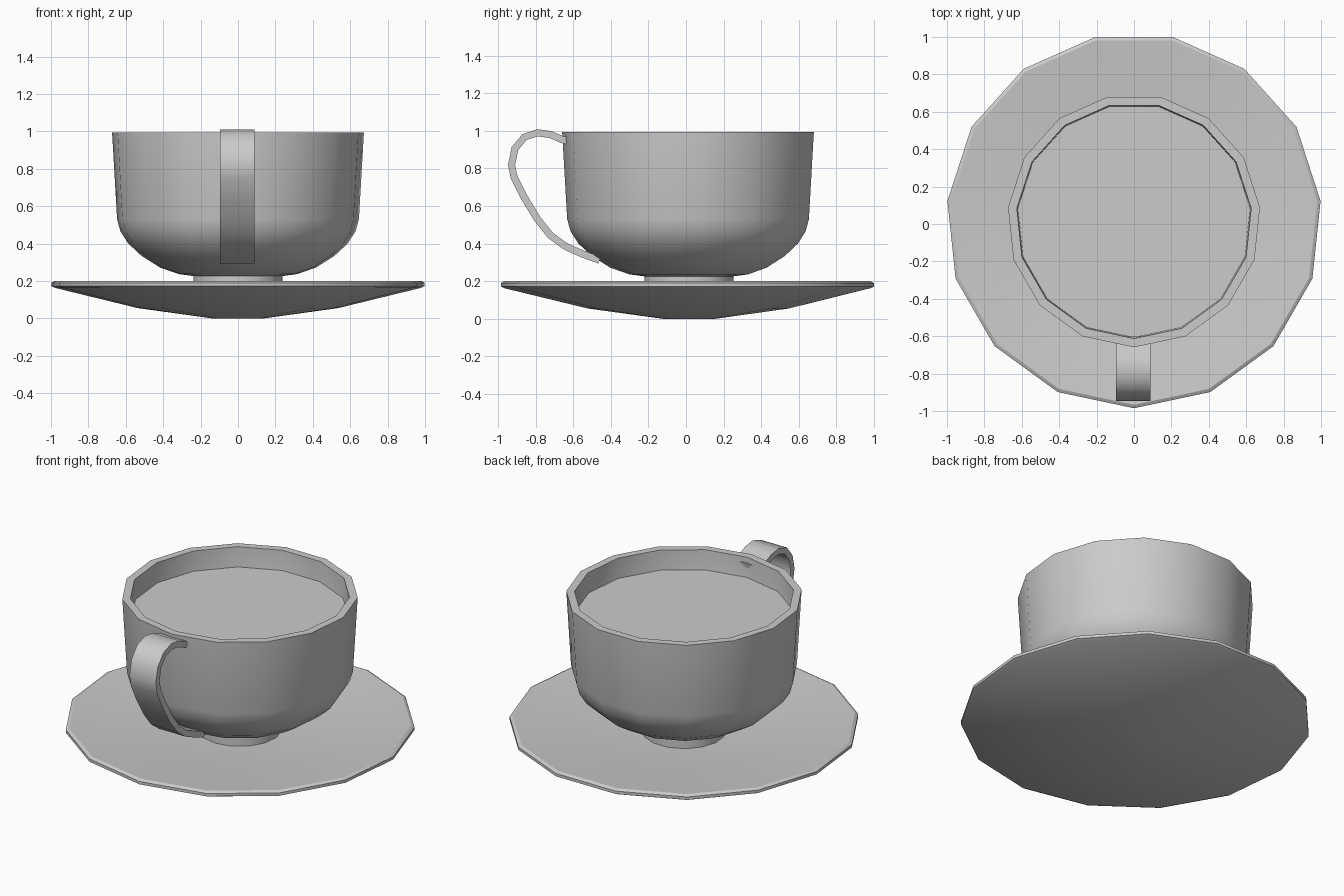
import bpy, bmesh, math
from mathutils import Vector

if "Cube" in bpy.data.objects:
    bpy.data.objects.remove(bpy.data.objects["Cube"])

SIDES = 15
CENTRE_Y = 0.018

grey = bpy.data.materials.new("grey ceramic")
grey.use_nodes = True
colour = (0.6, 0.6, 0.6, 1)
grey.diffuse_color = colour
grey.node_tree.nodes["Principled BSDF"].inputs["Base Color"].default_value = colour


def finish(name, bm, angle):
    bmesh.ops.recalc_face_normals(bm, faces=bm.faces)
    mesh = bpy.data.meshes.new(name)
    bm.to_mesh(mesh)
    bm.free()
    mesh.materials.append(grey)
    obj = bpy.data.objects.new(name, mesh)
    bpy.context.collection.objects.link(obj)
    bpy.ops.object.select_all(action="DESELECT")
    obj.select_set(True)
    bpy.context.view_layer.objects.active = obj
    bpy.ops.object.shade_smooth_by_angle(angle=math.radians(angle))
    return obj


def lathe(name, profile, angle=32):
    """Turn an (r, z) profile, capping both ends, with a corner facing the front."""
    bm = bmesh.new()
    rings = []
    for r, z in profile:
        ring = []
        for i in range(SIDES):
            a = math.tau * i / SIDES - math.pi / 2
            ring.append(bm.verts.new((r * math.cos(a), CENTRE_Y + r * math.sin(a), z)))
        rings.append(ring)
    for low, high in zip(rings, rings[1:]):
        for i in range(SIDES):
            j = (i + 1) % SIDES
            bm.faces.new((low[i], low[j], high[j], high[i]))
    bm.faces.new(rings[0])
    bm.faces.new(rings[-1])
    return finish(name, bm, angle)


# Saucer: shallow dish with a small rounded rim
lathe("saucer", [(0.14, 0.0), (0.54, 0.055), (0.985, 0.163), (1.003, 0.172),
                 (1.003, 0.19), (0.985, 0.2), (0.65, 0.168), (0.35, 0.142), (0.1, 0.135)])

# Foot ring under the cup
lathe("cup_foot", [(0.24, 0.12), (0.24, 0.235)])

# Cup: outside wall, flat rim, inside wall
lathe("cup", [(0.24, 0.226), (0.32, 0.237), (0.42, 0.272), (0.52, 0.335), (0.59, 0.4),
              (0.632, 0.465), (0.65, 0.53), (0.677, 0.995), (0.63, 0.995),
              (0.61, 0.56), (0.5, 0.37), (0.24, 0.265)])

# Drink surface
lathe("drink", [(0.635, 0.862), (0.635, 0.87)])

# Handle: flat strap following a curved path
path = [Vector((0, y, z)) for y, z in [
    (-0.605, 0.942), (-0.66, 0.954), (-0.72, 0.98), (-0.79, 0.99), (-0.86, 0.967),
    (-0.91, 0.905), (-0.928, 0.82), (-0.915, 0.755), (-0.86, 0.645), (-0.79, 0.53),
    (-0.72, 0.443), (-0.64, 0.385), (-0.55, 0.345), (-0.46, 0.312)]]
HALF_WIDTH, HALF_THICK = 0.092, 0.019
bm = bmesh.new()
sections = []
for i, p in enumerate(path):
    t = (path[min(i + 1, len(path) - 1)] - path[max(i - 1, 0)]).normalized()
    n = Vector((0, -t.z, t.y)) * HALF_THICK
    w = Vector((HALF_WIDTH, 0, 0))
    sections.append([bm.verts.new(p + s * w + k * n - Vector((0.003, 0, 0)))
                     for s, k in ((-1, -1), (1, -1), (1, 1), (-1, 1))])
for a, b in zip(sections, sections[1:]):
    for i in range(4):
        j = (i + 1) % 4
        bm.faces.new((a[i], a[j], b[j], b[i]))
bm.faces.new(sections[0])
bm.faces.new(sections[-1])
finish("handle", bm, 40)
